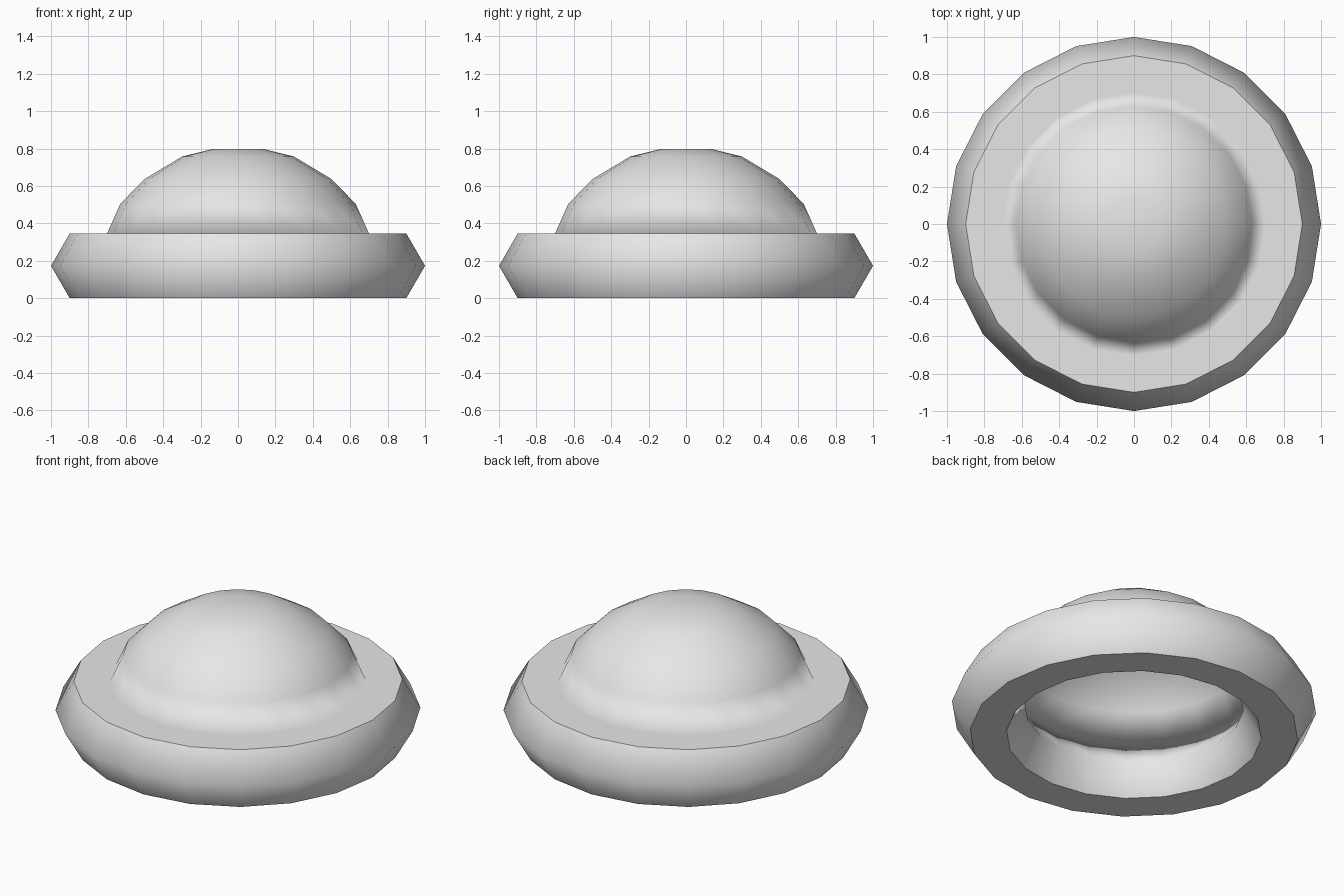
import bpy, bmesh, math

SIDES = 20

cube = bpy.data.objects.get("Cube")
if cube:
    bpy.data.objects.remove(cube, do_unlink=True)

grey = bpy.data.materials.new("light_grey")
grey.use_nodes = True
grey.diffuse_color = (0.8, 0.8, 0.8, 1)
grey.node_tree.nodes["Principled BSDF"].inputs["Base Color"].default_value = (0.8, 0.8, 0.8, 1)


def lathe(bm, profile):
    """Sweep (radius, height) points around z; the outside lies left of the path."""
    rings = []
    for r, z in profile:
        angles = [2 * math.pi * i / SIDES for i in range(SIDES)]
        rings.append([bm.verts.new((r * math.cos(a), r * math.sin(a), z)) for a in angles])
    for a, b in zip(rings, rings[1:]):
        for i in range(SIDES):
            j = (i + 1) % SIDES
            face = bm.faces.new((a[i], b[i], b[j], a[j]))
            # level faces stay flat, walls are smooth
            face.smooth = abs(a[i].co.z - b[i].co.z) > 0.001
    return rings


def finish(bm, name):
    bmesh.ops.remove_doubles(bm, verts=bm.verts, dist=0.0005)
    mesh = bpy.data.meshes.new(name)
    bm.to_mesh(mesh)
    bm.free()
    mesh.materials.append(grey)
    obj = bpy.data.objects.new(name, mesh)
    bpy.context.collection.objects.link(obj)


# Six-sided ring: flat top, outer wall and flat underside
HEIGHT = 0.346
bm = bmesh.new()
lathe(bm, [(0.7, HEIGHT), (0.9, HEIGHT), (1.0, HEIGHT / 2), (0.9, 0), (0.7, 0)])
finish(bm, "outer_ring")

# Open dome, blended into the inner wall of the ring
bm = bmesh.new()
rings = lathe(bm, [(0.139, 0.797), (0.30, 0.757), (0.50, 0.637), (0.63, 0.503), (0.7, HEIGHT)])
cap = bm.faces.new(rings[0])
cap.smooth = True
lathe(bm, [(0.7, 0), (0.6, HEIGHT / 2), (0.7, HEIGHT)])
finish(bm, "dome_and_inner_wall")
